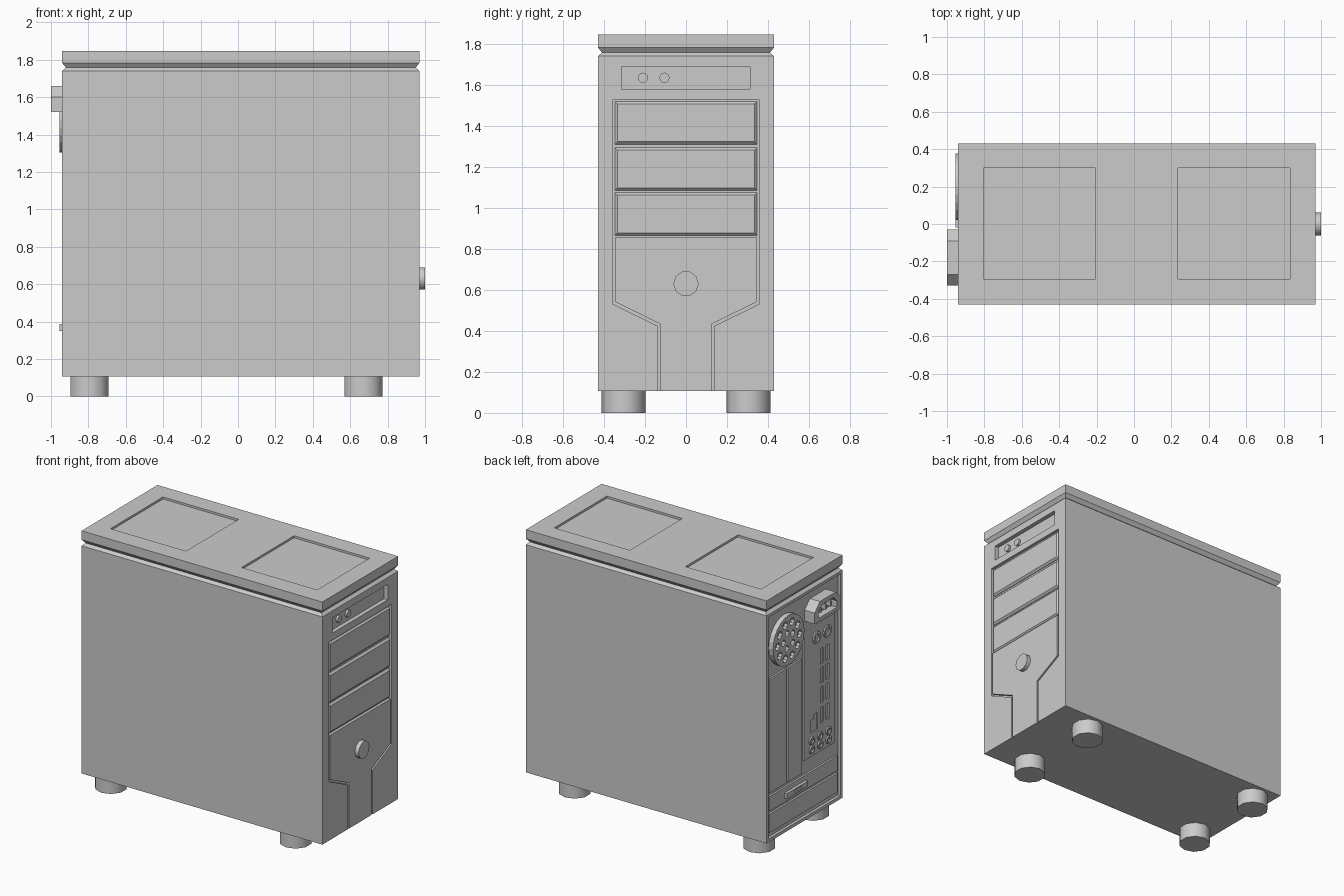
import bpy, bmesh, math

if "Cube" in bpy.data.objects:
    bpy.data.objects.remove(bpy.data.objects["Cube"])

def rect(u0, u1, v0, v1):
    return [(u0, v0), (u1, v0), (u1, v1), (u0, v1)]

def ngon(u, v, r, n, turn=0.0):
    return [(u + r * math.cos(turn + 2 * math.pi * i / n),
             v + r * math.sin(turn + 2 * math.pi * i / n)) for i in range(n)]

def finish(name, bm):
    bmesh.ops.recalc_face_normals(bm, faces=bm.faces)
    me = bpy.data.meshes.new(name)
    bm.to_mesh(me)
    bm.free()
    ob = bpy.data.objects.new(name, me)
    bpy.context.collection.objects.link(ob)
    return ob

def solid(name, polys, a, b, axis='x'):
    """Extrude outlines from a to b: (y, z) outlines along x, or (x, y) outlines along z."""
    bm = bmesh.new()
    place = (lambda u, v, w: (w, u, v)) if axis == 'x' else (lambda u, v, w: (u, v, w))
    for poly in polys:
        lo = [bm.verts.new(place(u, v, a)) for u, v in poly]
        hi = [bm.verts.new(place(u, v, b)) for u, v in poly]
        bm.faces.new(lo)
        bm.faces.new(hi)
        for i in range(len(poly)):
            j = (i + 1) % len(poly)
            bm.faces.new((lo[i], lo[j], hi[j], hi[i]))
    return finish(name, bm)

def cut(ob, polys, a, b, axis='x'):
    tool = solid("cutter", polys, a, b, axis)
    tool.hide_render = True
    mod = ob.modifiers.new("cut", 'BOOLEAN')
    mod.object = tool
    mod.operation = 'DIFFERENCE'
    mod.solver = 'EXACT'
    bpy.context.view_layer.objects.active = ob
    bpy.ops.object.modifier_apply(modifier=mod.name)
    bpy.data.objects.remove(tool, do_unlink=True)

def smooth(ob):
    bpy.ops.object.select_all(action='DESELECT')
    ob.select_set(True)
    bpy.context.view_layer.objects.active = ob
    bpy.ops.object.shade_smooth_by_angle(angle=math.radians(40))

FRONT, BACK, FLOOR = 0.97, -0.94, -0.92

# Case body with a V groove under the lid
bm = bmesh.new()
rings = []
for d, z in [(0, .107), (0, 1.74), (.02, 1.757), (0, 1.783), (0, 1.847)]:
    outline = rect(BACK + d, FRONT - d, -.43 + d, .43 - d)
    rings.append([bm.verts.new((x, y, z)) for x, y in outline])
bm.faces.new(rings[0])
bm.faces.new(rings[-1])
for lo, hi in zip(rings, rings[1:]):
    for i in range(4):
        j = (i + 1) % 4
        bm.faces.new((lo[i], lo[j], hi[j], hi[i]))
case = finish("case_body", bm)

# Recesses: lid panels, front slot, front panel bed, rear bed
cut(case, [rect(-.805, -.205, -.295, .3), rect(.235, .835, -.295, .3)], 1.832, 1.9, 'z')
cut(case, [rect(-.315, .312, 1.58, 1.69)], .94, 1.1)
half = [(.355, 1.53), (.355, .53), (.14, .425), (.14, .05)]
cut(case, [half + [(-y, z) for y, z in reversed(half)]], .95, 1.1)
cut(case, [rect(-.41, .41, .13, 1.72)], -1.1, FLOOR)

# Small round buttons in the front slot
for i, y in enumerate((-.21, -.105)):
    smooth(solid(f"slot_button_{i + 1}", [ngon(y, 1.635, .025, 12)], .935, .955))

# Three drive bay covers with bevelled faces
for i, z in enumerate((1.31, 1.085, .865)):
    bay = solid(f"drive_bay_{i + 1}", [rect(-.347, .347, z, z + .21)], .945, .967)
    bm = bmesh.new()
    bm.from_mesh(bay.data)
    rim = [e for e in bm.edges if all(v.co.x > .96 for v in e.verts)]
    bmesh.ops.bevel(bm, geom=rim, offset=.013, segments=1, affect='EDGES')
    bm.to_mesh(bay.data)
    bm.free()

# Lower front panel and power button
half = [(.343, .857), (.343, .54), (.128, .435), (.128, .107)]
solid("lower_front_panel", [half + [(-y, z) for y, z in reversed(half)]], .945, FRONT)
smooth(solid("power_button", [ngon(0, .63, .062, 10)], .96, 1.0))

# Feet
for i, (x, y) in enumerate([(x, y) for x in (-.795, .67) for y in (-.305, .305)]):
    smooth(solid(f"foot_{i + 1}", [ngon(x, y, .107, 10, math.pi / 2)], 0, .115, 'z'))

# Rear fan grille with two rings of holes
fan = solid("fan_grille", [ngon(.2, 1.482, .178, 24)], -.955, FLOOR + .005)
holes = [ngon(*c, .027, 8) for c in ngon(.2, 1.482, .125, 10)]
holes += [ngon(*c, .022, 8) for c in ngon(.2, 1.482, .058, 5)]
cut(fan, holes, -1.0, -.93)

# Power socket housing
plug = solid("power_socket", [[(-.03, 1.52), (-.03, 1.6), (-.09, 1.66), (-.27, 1.66),
                               (-.33, 1.6), (-.33, 1.52)]], -1.0, FLOOR + .005)
cut(plug, [[(-.075, 1.545), (-.075, 1.59), (-.115, 1.63), (-.245, 1.63),
            (-.285, 1.59), (-.285, 1.545)]], -1.1, -.95)
solid("socket_pins", [rect(y - .008, y + .008, 1.565, 1.6) for y in (-.12, -.18, -.24)],
      -.985, -.945)

# Port plate with slots and openings
plate = solid("port_plate", [rect(-.36, -.005, .53, 1.46)], -.932, FLOOR + .005)
slots = [rect(y - .018, y + .018, z - .055, z + .055)
         for y in (-.21, -.275) for z in (1.207, 1.07, .93, .785)]
slots.append([(-.085, .7), (-.16, .7), (-.16, .82), (-.12, .82), (-.12, .79), (-.085, .79)])
cut(plate, slots, -1.0, -.923)

# Round ports: two large, six audio jacks
def port(name, y, z, r):
    ob = solid(name, [ngon(y, z, r, 12)], -.942, -.928)
    cut(ob, [ngon(y, z, r * .6, 12)], -1.0, -.932)

for i, y in enumerate((-.145, -.265)):
    port(f"round_port_{i + 1}", y, 1.364, .043)
for i, (y, z) in enumerate([(y, z) for y in (-.09, -.185, -.28) for z in (.58, .645)]):
    port(f"audio_jack_{i + 1}", y, z, .029)

# Expansion covers and lower rear panels
solid("expansion_covers", [rect(.195, .385, .45, 1.27), rect(.02, .18, .45, 1.27)],
      -.934, FLOOR + .005)
solid("rear_lower_panels", [rect(-.385, .385, .165, .3), rect(-.385, .385, .32, .425)],
      -.934, FLOOR + .005)
latch = solid("rear_latch", [rect(-.02, .22, .35, .388)], -.955, -.925)
cut(latch, [rect(.05, .13, .358, .38)], -1.0, -.945)
